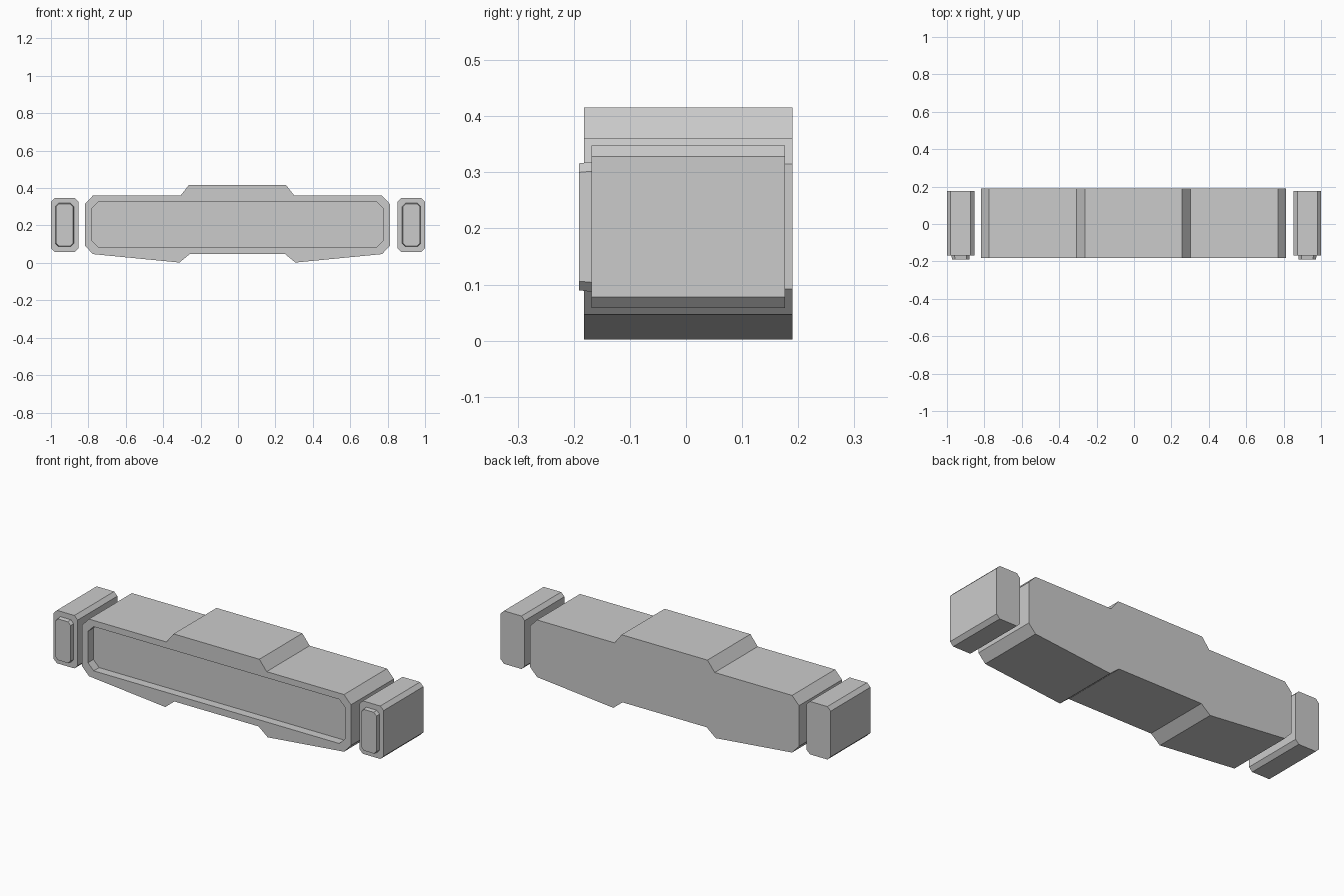
import bpy
import bmesh

cube = bpy.data.objects.get("Cube")
if cube:
    bpy.data.objects.remove(cube, do_unlink=True)

# One plain grey for every part
grey = bpy.data.materials.new("plain_grey")
grey.use_nodes = True
colour = (0.6, 0.6, 0.6, 1)
grey.diffuse_color = colour
grey.node_tree.nodes["Principled BSDF"].inputs["Base Color"].default_value = colour


def octagon(cx, cz, half_x, half_z, cut):
    """Rectangle with chamfered corners, in the xz plane."""
    corner = [(half_x, half_z - cut), (half_x - cut, half_z)]
    right = [(x, -z) for x, z in reversed(corner)] + corner
    left = [(-x, z) for x, z in reversed(right)]
    return [(cx + x, cz + z) for x, z in right + left]


def extrude(name, profile, y_front, y_back, front_profile=None):
    """Solid between a front and a back outline."""
    bm = bmesh.new()
    front = [bm.verts.new((x, y_front, z)) for x, z in front_profile or profile]
    back = [bm.verts.new((x, y_back, z)) for x, z in profile]
    bm.faces.new(front)
    bm.faces.new(back[::-1])
    for i in range(len(front)):
        j = (i + 1) % len(front)
        bm.faces.new((front[j], front[i], back[i], back[j]))
    bmesh.ops.recalc_face_normals(bm, faces=bm.faces)
    mesh = bpy.data.meshes.new(name)
    bm.to_mesh(mesh)
    bm.free()
    mesh.materials.append(grey)
    obj = bpy.data.objects.new(name, mesh)
    bpy.context.collection.objects.link(obj)
    return obj


# Main housing: mirrored outline with a raised top and two lower fins
half = [(0.255, 0.047), (0.31, 0.002), (0.773, 0.047), (0.815, 0.092),
        (0.815, 0.315), (0.773, 0.36), (0.304, 0.36), (0.26, 0.416)]
outline = half + [(-x, z) for x, z in reversed(half)]
outline = [(x - 0.003, z) for x, z in outline]
housing = extrude("main_housing", outline, -0.182, 0.19)

# Shallow recess in the front of the housing
cutter = extrude("recess_cutter", octagon(-0.003, 0.205, 0.779, 0.121, 0.035), -0.3, -0.135)
cutter.hide_render = True
cut = housing.modifiers.new("recess", 'BOOLEAN')
cut.operation = 'DIFFERENCE'
cut.solver = 'EXACT'
cut.object = cutter
bpy.context.view_layer.objects.active = housing
bpy.ops.object.modifier_apply(modifier=cut.name)
bpy.data.objects.remove(cutter, do_unlink=True)

# Side pods, each with a raised front panel
for side, sign in (("left", 1), ("right", -1)):
    cx = sign * 0.927
    extrude(side + "_pod", octagon(cx, 0.203, 0.073, 0.145, 0.02), -0.168, 0.176)
    extrude(side + "_pod_panel",
            octagon(cx, 0.203, 0.049, 0.116, 0.017), -0.191, -0.168,
            octagon(cx, 0.203, 0.046, 0.113, 0.016))
